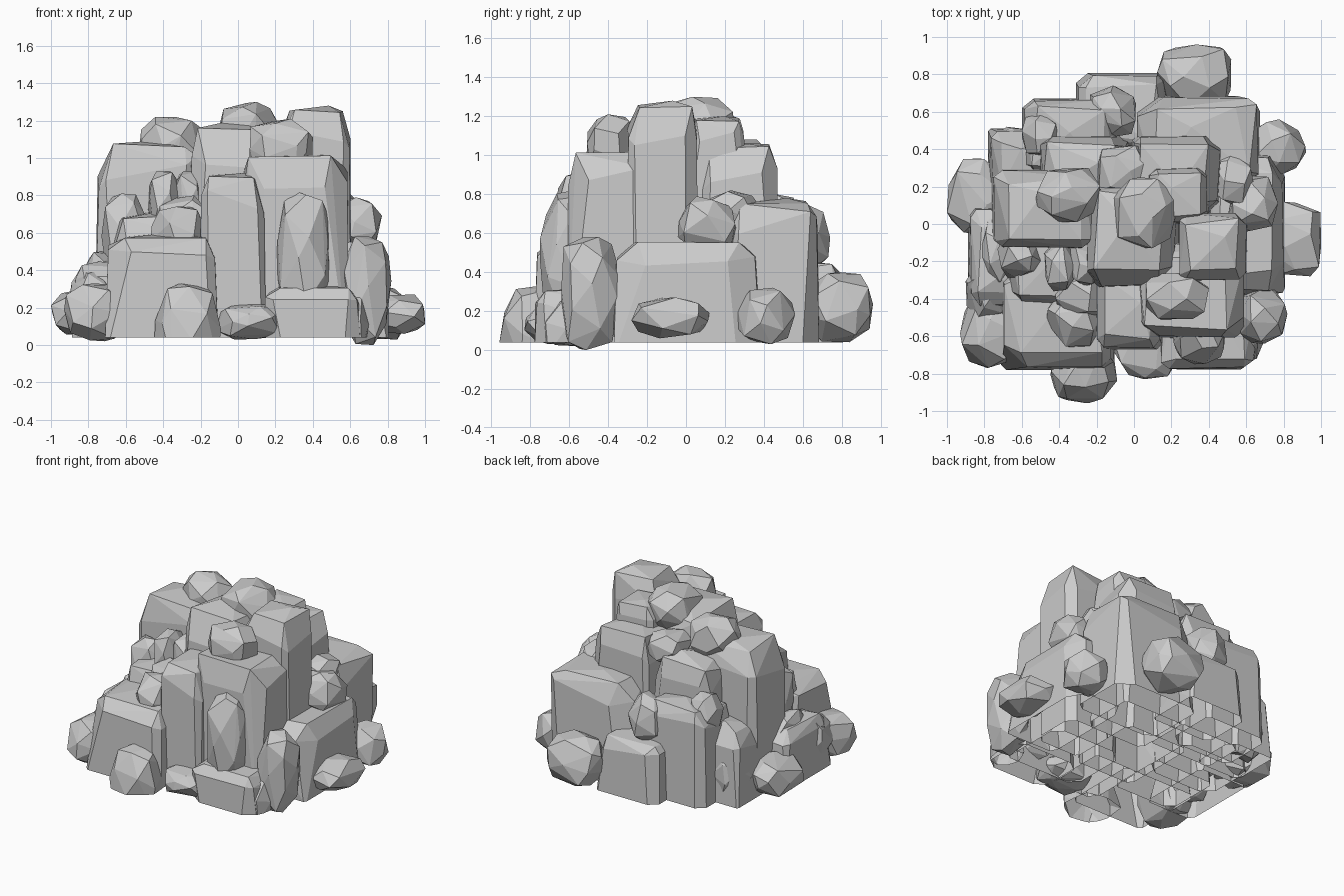
import bpy, bmesh, math, random
from mathutils import Vector

if "Cube" in bpy.data.objects:
    bpy.data.objects.remove(bpy.data.objects["Cube"])

GROUND = 0.04   # most stones are cut off open at this height


def hull_object(name, pts, bounds, open_base):
    """Faceted convex stone stretched to exact bounds (x0,x1,y0,y1,z0,z1)."""
    lo = [min(p[i] for p in pts) for i in range(3)]
    hi = [max(p[i] for p in pts) for i in range(3)]
    bm = bmesh.new()
    for p in pts:
        bm.verts.new([bounds[2*i] + (p[i]-lo[i]) / (hi[i]-lo[i]) * (bounds[2*i+1]-bounds[2*i])
                      for i in range(3)])
    res = bmesh.ops.convex_hull(bm, input=bm.verts[:])
    junk = {v for v in res["geom_interior"] if isinstance(v, bmesh.types.BMVert)}
    bmesh.ops.delete(bm, geom=list(junk), context='VERTS')
    bmesh.ops.dissolve_limit(bm, angle_limit=math.radians(7), verts=bm.verts[:], edges=bm.edges[:])
    bmesh.ops.recalc_face_normals(bm, faces=bm.faces[:])
    if open_base:
        bmesh.ops.bisect_plane(bm, geom=bm.verts[:] + bm.edges[:] + bm.faces[:],
                               plane_co=(0, 0, GROUND), plane_no=(0, 0, -1), clear_outer=True)
        flat = [f for f in bm.faces if all(abs(v.co.z - GROUND) < 1e-3 for v in f.verts)]
        bmesh.ops.delete(bm, geom=flat, context='FACES')
    me = bpy.data.meshes.new(name)
    bm.to_mesh(me)
    bm.free()
    ob = bpy.data.objects.new(name, me)
    bpy.context.collection.objects.link(ob)
    return ob


def block(name, seed, taper, slope, *bounds):
    """Rough slab: chamfered corners, narrower at the top, top corners dropped by up to slope."""
    r = random.Random(seed)
    pts = []
    for sx in (-1, 1):
        for sy in (-1, 1):
            # foot corner, then shoulder, then top
            c = r.uniform(0.06, 0.35)
            pts += [(sx*(1-c), sy, -1), (sx, sy*(1-c), -1)]
            k = 1 - taper * r.uniform(0.3, 1.4)
            drop = slope * r.uniform(0.2, 1)
            c = r.uniform(0.12, 0.45)
            h = 1 - drop - r.uniform(0.15, 0.4)
            pts += [(sx*k*(1-c), sy*k, h), (sx*k, sy*k*(1-c), h - r.uniform(-0.1, 0.15))]
            t = k - r.uniform(0.12, 0.35)
            pts.append((sx*t, sy*(k - r.uniform(0.12, 0.35)), 1 - drop*0.7))
    pts.append((r.uniform(-0.4, 0.4), r.uniform(-0.4, 0.4), 1))
    # bulges part way up the sides
    for a in range(4):
        t = a * math.pi/2 + r.uniform(-0.4, 0.4)
        pts.append((math.cos(t)*1.03, math.sin(t)*1.03, r.uniform(-0.5, 0.1)))
    return hull_object(name, pts, bounds, bounds[4] <= GROUND)


def boulder(name, seed, n, *bounds, open_base=False):
    """Rounded stone: n jittered points over a slightly squared sphere."""
    r = random.Random(seed)
    pts = []
    spin = r.uniform(0, 6.3)
    for i in range(n):
        z = 1 - 2*(i+0.5)/n
        t = i*2.39996 + spin + r.uniform(-0.3, 0.3)
        q = math.sqrt(1-z*z)
        v = Vector((q*math.cos(t), q*math.sin(t), z + r.uniform(-0.1, 0.1)))
        pts.append(v / sum(abs(c)**3 for c in v)**(1/3) * r.uniform(0.92, 1.04))
    return hull_object(name, pts, bounds, open_base)


# tall cliff blocks
block("left_cliff", 2, 0.06, 0.15, -0.77, -0.2, -0.14, 0.3, 0.04, 1.09)
block("center_cliff", 3, 0.1, 0.2, -0.27, 0.25, -0.36, 0.24, 0.04, 1.2)
block("right_tower", 4, 0.04, 0.1, 0.24, 0.61, -0.31, 0.06, 0.04, 1.28)
block("front_right_cliff", 5, 0.04, 0.05, 0.0, 0.6, -0.61, -0.1, 0.04, 1.02)
block("front_middle_cliff", 6, 0.06, 0.1, -0.21, 0.15, -0.68, -0.2, 0.04, 0.92)
block("back_upper_block", 7, 0.08, 0.15, -0.02, 0.47, 0.05, 0.48, 0.04, 1.07)
block("back_left_upper_block", 8, 0.1, 0.25, -0.52, -0.02, 0.15, 0.48, 0.04, 0.99)
block("back_summit_block", 9, 0.12, 0.2, 0.06, 0.4, 0.0, 0.31, 0.7, 1.2)

# lower shelf blocks
block("back_right_shelf", 10, 0.04, 0.15, 0.0, 0.68, 0.2, 0.69, 0.04, 0.78)
block("back_left_shelf", 11, 0.05, 0.25, -0.6, -0.08, 0.25, 0.67, 0.04, 0.74)
block("back_step", 12, 0.06, 0.2, -0.31, 0.18, 0.4, 0.81, 0.04, 0.46)
block("right_shelf", 13, 0.06, 0.1, 0.4, 0.81, -0.38, 0.38, 0.04, 0.56)
block("front_left_shelf", 14, 0.05, 0.2, -0.71, -0.1, -0.78, -0.2, 0.04, 0.6)
block("front_right_step", 15, 0.05, 0.2, 0.14, 0.66, -0.78, -0.4, 0.04, 0.32)
block("left_step", 16, 0.12, 0.3, -0.89, -0.5, -0.47, 0.1, 0.04, 0.45)
block("back_left_step", 17, 0.12, 0.3, -0.78, -0.42, 0.15, 0.51, 0.04, 0.6)
block("left_front_shoulder", 19, 0.12, 0.3, -0.7, -0.2, -0.45, 0.0, 0.04, 0.72)
boulder("right_front_pillar", 18, 24, 0.56, 0.82, -0.64, -0.33, 0.0, 0.58)
boulder("left_ridge_stone", 51, 22, -0.83, -0.62, -0.32, 0.04, 0.15, 0.5)
boulder("left_low_stone", 52, 20, -0.9, -0.66, -0.5, -0.2, 0.1, 0.4)

# summit boulders
boulder("summit_boulder", 20, 24, -0.12, 0.23, -0.13, 0.25, 1.0, 1.3)
boulder("left_summit_boulder", 21, 24, -0.53, -0.18, 0.01, 0.3, 0.9, 1.22)
boulder("front_summit_boulder", 22, 24, 0.06, 0.4, -0.51, -0.26, 0.9, 1.21)
boulder("back_summit_boulder", 23, 20, -0.2, 0.08, 0.15, 0.42, 0.85, 1.08)

# stones wedged on the slopes
boulder("right_slope_boulder", 24, 20, 0.5, 0.77, -0.04, 0.26, 0.5, 0.79)
boulder("front_upright_stone", 25, 28, 0.2, 0.49, -0.75, -0.45, 0.12, 0.82)
boulder("front_left_slope_boulder", 26, 22, -0.47, -0.17, -0.66, -0.35, 0.4, 0.74)
boulder("left_upright_stone", 27, 22, -0.73, -0.49, -0.29, -0.05, 0.35, 0.81)
for i in range(2):
    x = -0.48 + i*0.13
    boulder(f"ledge_stone_{i+1}", 28+i, 22, x, x+0.17, -0.36+0.03*i, -0.08, 0.6, 0.93)
boulder("ledge_front_stone", 31, 20, -0.42, -0.14, -0.5, -0.25, 0.5, 0.8)
boulder("back_slope_boulder", 32, 22, -0.24, 0.01, 0.46, 0.74, 0.4, 0.75)
boulder("back_left_slope_boulder", 33, 20, -0.6, -0.4, 0.36, 0.59, 0.5, 0.8)
boulder("back_right_slope_boulder", 34, 20, 0.4, 0.64, 0.1, 0.38, 0.6, 0.82)

# boulders around the foot
boulder("back_foot_boulder", 40, 24, 0.12, 0.52, 0.6, 0.96, 0.04, 0.4)
boulder("back_right_foot_boulder", 41, 22, 0.62, 0.92, 0.26, 0.56, 0.03, 0.32)
boulder("right_foot_boulder", 42, 20, 0.68, 1.0, -0.28, 0.12, 0.06, 0.27)
boulder("front_foot_stone", 43, 24, -0.12, 0.27, -0.83, -0.5, 0.03, 0.22)
boulder("front_foot_boulder", 44, 26, -0.45, -0.09, -0.96, -0.6, -0.22, 0.33, open_base=True)
boulder("front_left_foot_boulder", 45, 24, -0.93, -0.6, -0.77, -0.38, 0.02, 0.33)
boulder("left_foot_boulder", 46, 22, -1.0, -0.66, -0.06, 0.35, 0.05, 0.31)
boulder("back_left_foot_boulder", 47, 22, -0.78, -0.5, 0.28, 0.52, 0.04, 0.42)
boulder("right_front_foot_stone", 48, 20, 0.5, 0.7, -0.74, -0.5, -0.1, 0.26, open_base=True)
